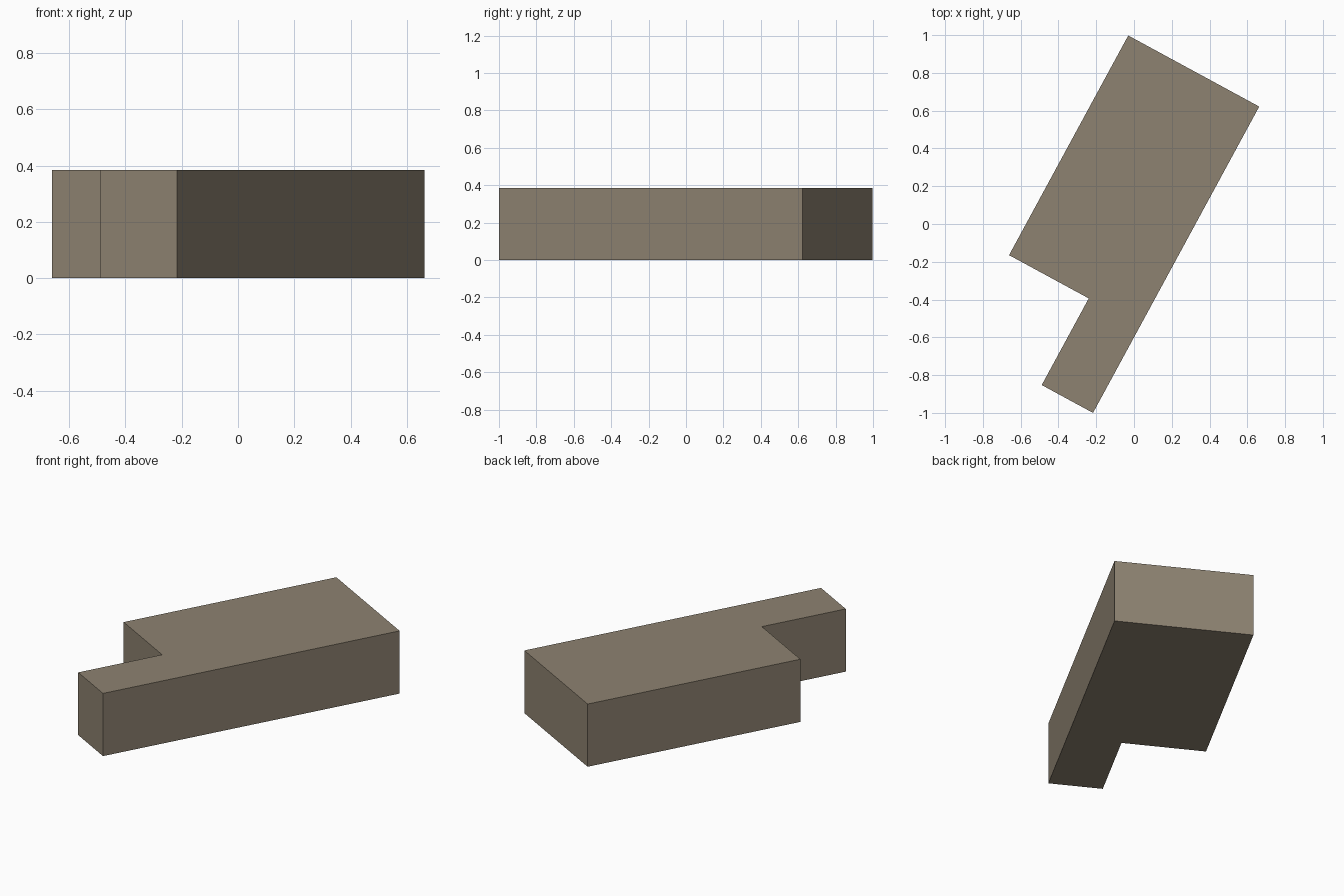
import bpy, bmesh
from mathutils import Vector

if "Cube" in bpy.data.objects:
    bpy.data.objects.remove(bpy.data.objects["Cube"])

HEIGHT = 0.385

# Footprint: an L-shaped block turned in plan, set out from its front corner
corner = Vector((-0.217, -1.0))
along = Vector((0.477, 0.879)).normalized()
across = Vector((-along.y, along.x))
LENGTH, WIDTH = 1.845, 0.789
WING_LENGTH, WING_WIDTH = 0.522, 0.309
plan = [(0, 0), (LENGTH, 0), (LENGTH, WIDTH), (WING_LENGTH, WIDTH),
        (WING_LENGTH, WING_WIDTH), (0, WING_WIDTH)]

# Extrude the footprint into a solid
bm = bmesh.new()
base = bm.faces.new([bm.verts.new((*(corner + along * a + across * b), 0))
                     for a, b in plan])
top = bmesh.ops.extrude_face_region(bm, geom=[base], use_keep_orig=True)
bmesh.ops.translate(bm, vec=(0, 0, HEIGHT),
                    verts=[v for v in top["geom"] if isinstance(v, bmesh.types.BMVert)])
bmesh.ops.recalc_face_normals(bm, faces=bm.faces[:])

mesh = bpy.data.meshes.new("building_block")
bm.to_mesh(mesh)
bm.free()
block = bpy.data.objects.new("building_block", mesh)
bpy.context.collection.objects.link(block)

# Warm stone colour
stone = bpy.data.materials.new("stone")
stone.diffuse_color = (0.27, 0.225, 0.165, 1)
stone.use_nodes = True
stone.node_tree.nodes["Principled BSDF"].inputs["Base Color"].default_value = stone.diffuse_color
mesh.materials.append(stone)
